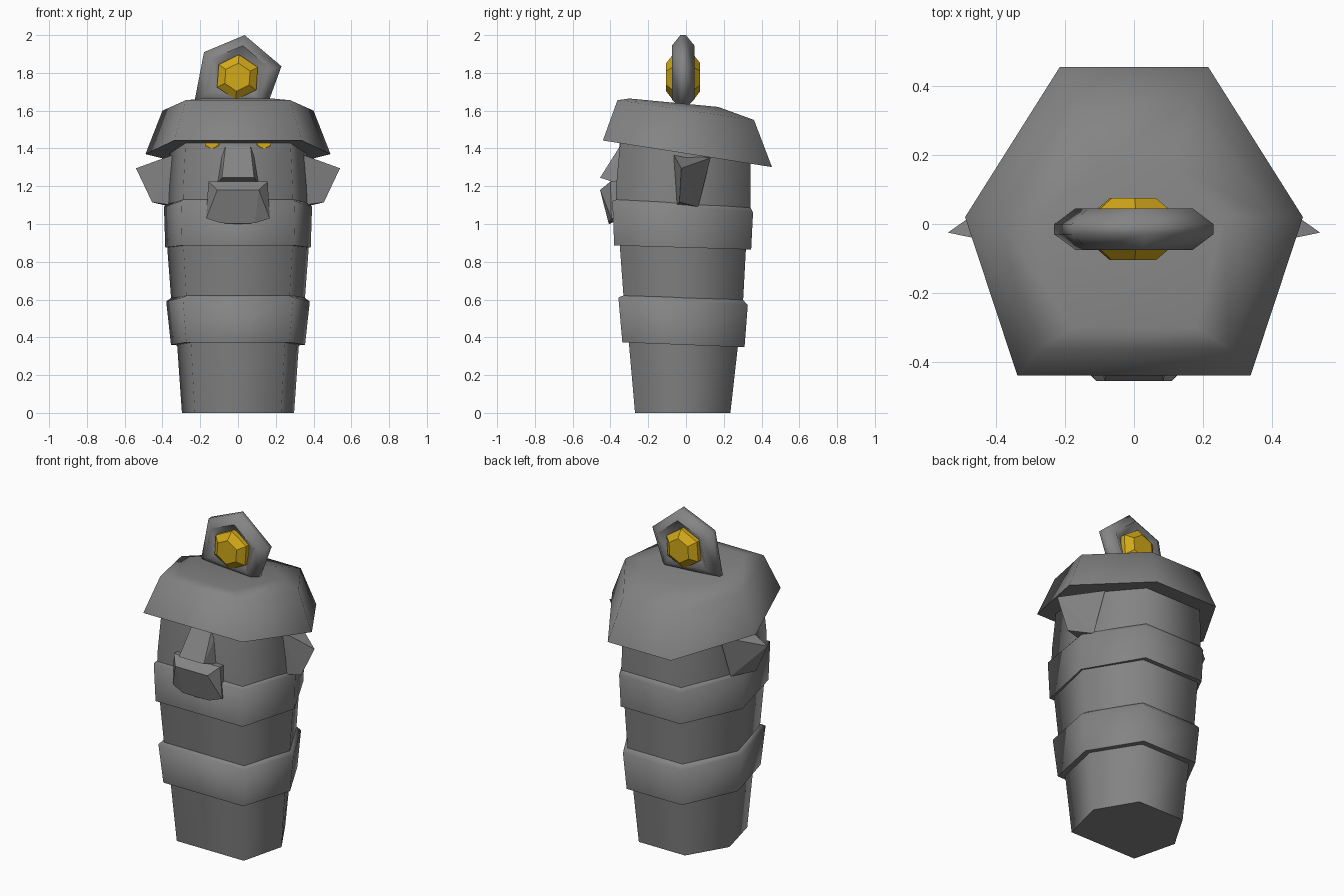
import bpy, bmesh, math

cube = bpy.data.objects.get("Cube")
if cube:
    bpy.data.objects.remove(cube, do_unlink=True)


def material(name, rgb):
    m = bpy.data.materials.new(name)
    m.use_nodes = True
    m.diffuse_color = (*rgb, 1)
    m.node_tree.nodes["Principled BSDF"].inputs["Base Color"].default_value = (*rgb, 1)
    return m


STONE = material("grey stone", (0.23, 0.23, 0.23))
GOLD = material("gold", (0.65, 0.40, 0.01))


def finish(name, bm, mat, smooth=None):
    """Turn a bmesh into an object, smooth below the given angle in degrees."""
    bmesh.ops.recalc_face_normals(bm, faces=bm.faces)
    me = bpy.data.meshes.new(name)
    bm.to_mesh(me)
    bm.free()
    me.materials.append(mat)
    ob = bpy.data.objects.new(name, me)
    bpy.context.collection.objects.link(ob)
    if smooth:
        bpy.ops.object.select_all(action='DESELECT')
        ob.select_set(True)
        bpy.context.view_layer.objects.active = ob
        bpy.ops.object.shade_smooth_by_angle(angle=math.radians(smooth))
    return ob


def loft(name, rings, mat, smooth=None):
    """Skin equal-length rings of points and cap both ends."""
    bm = bmesh.new()
    rows = [[bm.verts.new(p) for p in r] for r in rings]
    for a, b in zip(rows, rows[1:]):
        for i in range(len(a)):
            j = (i + 1) % len(a)
            bm.faces.new((a[i], a[j], b[j], b[i]))
    bm.faces.new(rows[0][::-1])
    bm.faces.new(rows[-1])
    return finish(name, bm, mat, smooth)


def hull(name, points, mat, smooth=None):
    bm = bmesh.new()
    for p in points:
        bm.verts.new(p)
    bmesh.ops.convex_hull(bm, input=bm.verts)
    return finish(name, bm, mat, smooth)


def six(half, front, back, z, tilt=0.0, wide=0.77, narrow=0.53, mid=0.0):
    """Six-sided section: wide front edge, narrow back edge, corners at the sides."""
    pts = [(-half * wide, front), (half * wide, front), (half, mid),
           (half * narrow, back), (-half * narrow, back), (-half, mid)]
    return [(x, y, z - tilt * y) for x, y in pts]


# Column, in three stages
loft("lower_column", [six(.297, -.27, .235, 0), six(.325, -.305, .28, .40)], STONE, 80)
loft("middle_column", [six(.35, -.326, .30, .55), six(.378, -.353, .32, .92)], STONE, 80)
loft("head", [six(.38, -.37, .34, 1.05), six(.375, -.37, .342, 1.2),
              six(.355, -.34, .34, 1.47, .157)], STONE, 80)

# Raised bands with a bevelled upper edge
loft("lower_band", [six(.325, -.30, .27, .36, .04), six(.355, -.337, .31, .36, .04),
                    six(.38, -.358, .327, .59, .06), six(.345, -.32, .295, .615, .03)],
     STONE, 80)
loft("upper_band", [six(.36, -.34, .31, .875, .03), six(.385, -.38, .345, .875, .03),
                    six(.392, -.39, .355, 1.09, .08), six(.37, -.36, .335, 1.115, .05)],
     STONE, 80)

# Tilted cap
shape = dict(wide=.69, narrow=.44, mid=.02)
loft("cap", [six(.49, -.44, .455, 1.373, .157, **shape),
             six(.40, -.363, .36, 1.603, .145, **shape),
             six(.26, -.30, .17, 1.636, .095, **shape)], STONE, 80)

# Nose wedge
hull("nose", [(s * x, y, z) for s in (-1, 1) for x, y, z in (
    (.065, -.345, 1.42), (.085, -.455, 1.245), (.11, -.36, 1.215), (.085, -.30, 1.42),
    (.11, -.33, 1.215))], STONE)

# Mouth block: folded front with a shallow point below
hull("mouth", [(s * x, y, z) for s in (-1, 1) for x, y, z in (
    (.157, -.40, 1.225), (.11, -.455, 1.18), (.168, -.395, 1.03), (.09, -.41, 1.005),
    (.157, -.34, 1.225), (.168, -.34, 1.03))] + [(0, -.405, 1.0)], STONE)

# Ears and eyes, one on each side
for s, side in ((1, "left"), (-1, "right")):
    hull(side + "_ear", [(s * x, y, z) for x, y, z in (
        (.32, -.07, 1.375), (.32, .13, 1.35), (.35, .065, 1.09), (.35, -.05, 1.10),
        (.54, -.025, 1.295), (.455, -.035, 1.115))], STONE)


def gem(name, cx, cz, r, turn, stations):
    """Six-sided cut gem facing along y; stations are (y, radius factor)."""
    loft(name, [[(cx + r * k * math.cos(turn + i * math.pi / 3), y,
                  cz + r * k * math.sin(turn + i * math.pi / 3)) for i in range(6)]
                for y, k in stations], GOLD)


for s, side in ((1, "left"), (-1, "right")):
    gem(side + "_eye", s * .138, 1.438, .068, math.pi / 2,
        [(-.352, .6), (-.335, 1), (-.28, 1)])

# Crest: five-sided medallion with a pointed rim and sunken middle
outline = [(.035, 2.0), (.23, 1.835), (.15, 1.615), (-.23, 1.65), (-.18, 1.91)]
CY, CZ = -.015, 1.785


def crest_ring(k, y):
    return [(x * k, CY + y, CZ + (z - CZ) * k) for x, z in outline]


loft("crest", [crest_ring(.5, -.025), crest_ring(.74, -.06), crest_ring(1, -.015),
               crest_ring(1, .015), crest_ring(.74, .06), crest_ring(.5, .025)], STONE, 80)
gem("crest_gem", -.003, 1.777, .12, math.radians(86),
    [(CY - .09, .62), (CY - .055, 1), (CY + .055, 1), (CY + .09, .62)])
